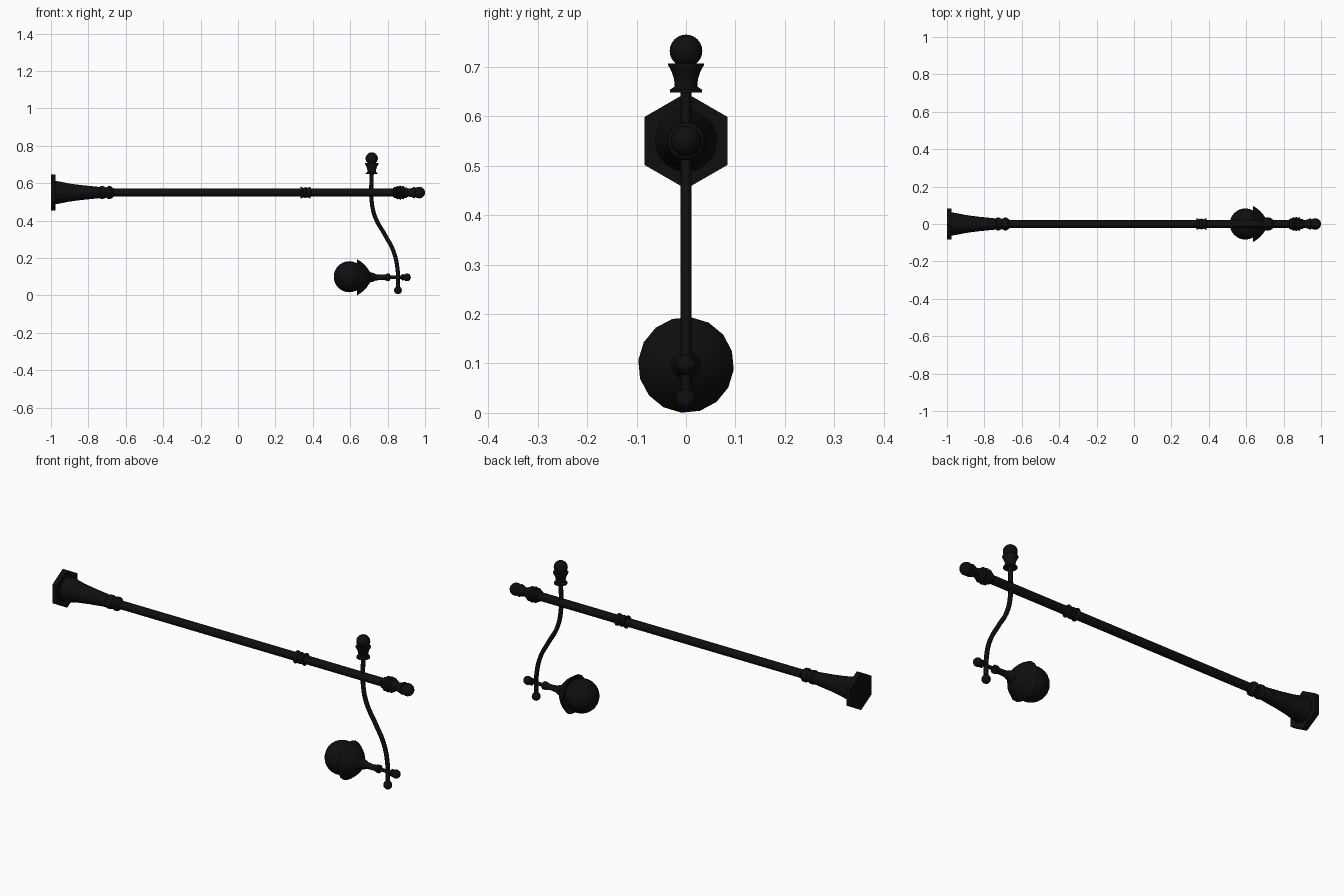
import bpy, bmesh, math
from mathutils import Vector, Matrix

if "Cube" in bpy.data.objects:
    bpy.data.objects.remove(bpy.data.objects["Cube"])

black = bpy.data.materials.new("black_iron")
black.diffuse_color = (0.0045, 0.0045, 0.0045, 1)
black.use_nodes = True
black.node_tree.nodes["Principled BSDF"].inputs["Base Color"].default_value = black.diffuse_color
Z0, LAMP_Z = 0.55, 0.097


def finish(obj, angle=35):
    obj.data.materials.append(black)
    bpy.ops.object.select_all(action='DESELECT')
    obj.select_set(True)
    bpy.context.view_layer.objects.active = obj
    bpy.ops.object.shade_smooth_by_angle(angle=math.radians(angle))
    return obj


def lathe(name, profile, origin, axis='X', n=20, turn=0.0, closed=False):
    """Spin (position along axis, radius) points; ends are capped unless closed."""
    bm = bmesh.new()
    rings = []
    for t, r in profile:
        ring = []
        for i in range(n):
            a = turn + 2 * math.pi * i / n
            c, s = r * math.cos(a), r * math.sin(a)
            ring.append(bm.verts.new((t, s, c) if axis == 'X' else (c, s, t)))
        rings.append(ring)
    pairs = list(zip(rings, rings[1:]))
    if closed:
        pairs.append((rings[-1], rings[0]))
    else:
        bm.faces.new(rings[0])
        bm.faces.new(rings[-1])
    for a, b in pairs:
        for i in range(n):
            j = (i + 1) % n
            bm.faces.new((a[i], a[j], b[j], b[i]))
    bmesh.ops.recalc_face_normals(bm, faces=bm.faces)
    bmesh.ops.translate(bm, verts=bm.verts, vec=origin)
    me = bpy.data.meshes.new(name)
    bm.to_mesh(me)
    bm.free()
    ob = bpy.data.objects.new(name, me)
    bpy.context.collection.objects.link(ob)
    return finish(ob)


def ball(name, loc, r, seg=24):
    bpy.ops.mesh.primitive_uv_sphere_add(segments=seg, ring_count=seg // 2, radius=r, location=loc)
    ob = bpy.context.object
    ob.name = name
    return finish(ob, 60)


# Main pole: hexagonal plate, flared foot, shaft, collars and end ball
axis = (0, 0, Z0)
lathe("hex_plate", [(-1, .097), (-.975, .097)], axis, n=6)
lathe("flared_foot", [(-.98, .063), (-.95, .058), (-.9, .048), (-.84, .040), (-.78, .034),
                      (-.73, .029), (-.71, .027)], axis)
lathe("foot_collar", [(-.745, .024), (-.735, .034), (-.72, .034), (-.705, .027), (-.695, .034),
                      (-.68, .034), (-.665, .022)], axis)
lathe("shaft", [(-.72, .021), (.94, .021)], axis)
lathe("middle_collar", [(.333, .021), (.335, .032), (.35, .025), (.36, .029), (.37, .025),
                        (.387, .031), (.389, .021)], axis)
lathe("end_collar", [(.828, .021), (.835, .029), (.845, .029), (.85, .037), (.86, .032), (.867, .039),
                     (.875, .032), (.885, .037), (.89, .028), (.90, .028), (.91, .021)], axis)
lathe("end_cup", [(.90, .021), (.925, .023), (.945, .031), (.95, .022)], axis)
ball("end_ball", (.969, 0, Z0), .031)

# Curved hanging arm
cu = bpy.data.curves.new("curved_arm", 'CURVE')
cu.dimensions = '3D'
cu.bevel_depth = .011
cu.bevel_resolution = 2
cu.resolution_u = 8
cu.use_fill_caps = True
sp = cu.splines.new('BEZIER')
path = [(.715, .66), (.715, .50), (.735, .415), (.785, .325), (.832, .235), (.853, .14), (.855, .035)]
sp.bezier_points.add(len(path) - 1)
for p, (x, z) in zip(sp.bezier_points, path):
    p.co = (x, 0, z)
    p.handle_left_type = p.handle_right_type = 'AUTO'
arm = bpy.data.objects.new("curved_arm", cu)
bpy.context.collection.objects.link(arm)
bpy.context.view_layer.objects.active = arm
arm.select_set(True)
bpy.ops.object.select_all(action='DESELECT')
arm.select_set(True)
bpy.ops.object.convert(target='MESH')
finish(bpy.context.object, 60)
ball("arm_bottom_ball", (.855, 0, .028), .021)

# Finial on top of the arm
lathe("top_cup", [(.648, .032), (.654, .032), (.66, .023), (.675, .024), (.69, .029),
                  (.703, .036), (.707, .036)], (.715, 0, 0), axis='Z')
ball("top_ball", (.715, 0, .732), .033)

# Lamp: globe, open shade, neck and crossbar
lamp = (0, 0, LAMP_Z)
ball("globe", (.595, 0, LAMP_Z + .003), .083, 32)
lathe("shade", [(.637, .097), (.653, .087), (.672, .072), (.69, .052), (.705, .030), (.712, .012),
                (.706, .010), (.700, .028), (.685, .050), (.667, .069), (.649, .084), (.636, .094)],
      lamp, n=16, turn=.1, closed=True)
lathe("lamp_neck", [(.675, .034), (.70, .033), (.71, .026), (.725, .023), (.735, .017), (.765, .014),
                    (.785, .015), (.797, .020), (.81, .020), (.815, .010)], lamp)
lathe("crossbar", [(.80, .009), (.90, .009)], lamp)
lathe("crossbar_collar", [(.872, .009), (.877, .018), (.884, .018), (.888, .010)], lamp)
ball("crossbar_ball", (.903, 0, LAMP_Z), .021)
